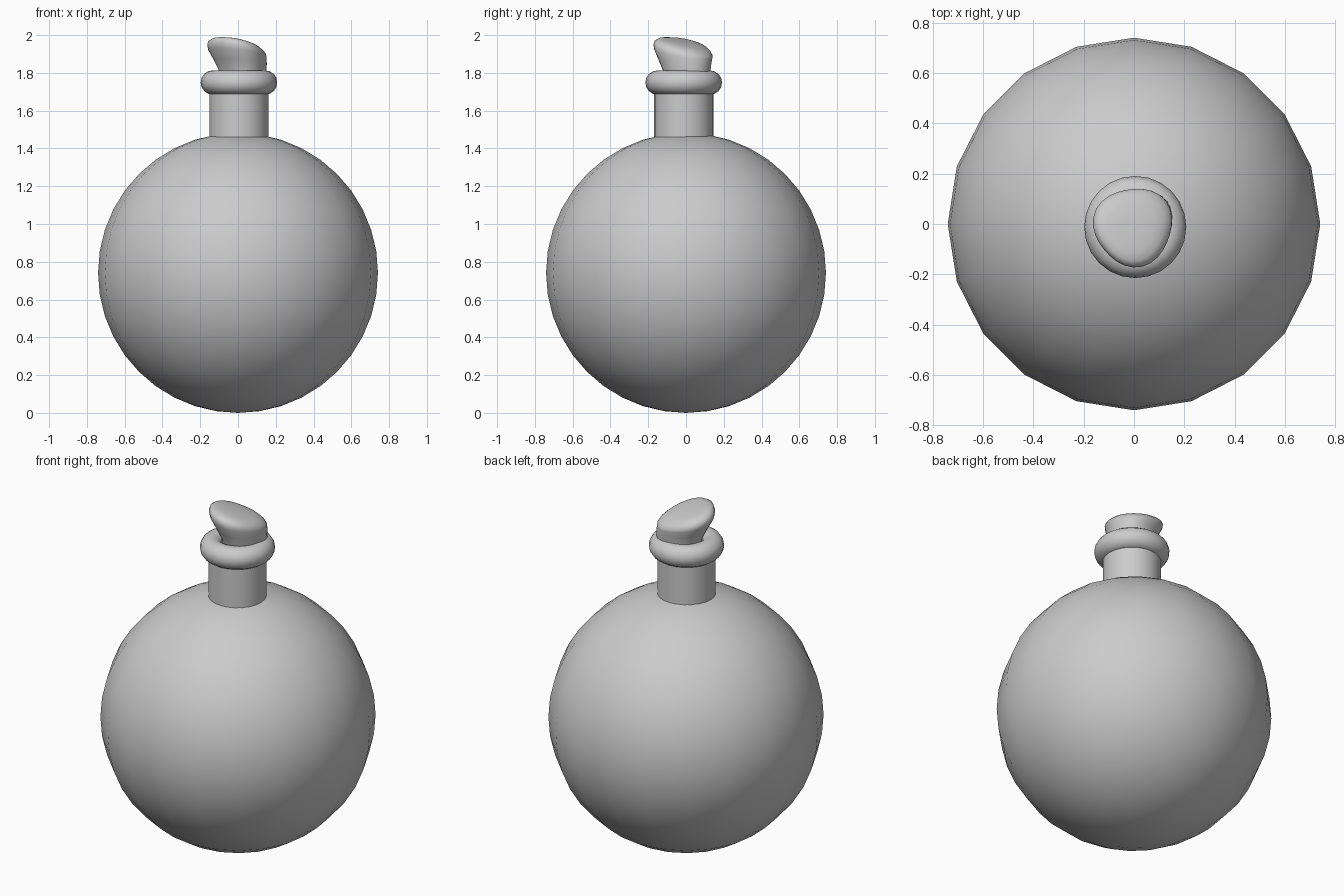
import bpy, bmesh, math

if "Cube" in bpy.data.objects:
    bpy.data.objects.remove(bpy.data.objects["Cube"])

CX, CY = 0.005, -0.012   # the neck axis sits slightly off centre


def finish(obj, name, angle=40):
    obj.name = name
    bpy.ops.object.select_all(action='DESELECT')
    obj.select_set(True)
    bpy.context.view_layer.objects.active = obj
    bpy.ops.object.shade_smooth_by_angle(angle=math.radians(angle))


# Round flask body
bpy.ops.mesh.primitive_uv_sphere_add(segments=20, ring_count=20, radius=0.741,
                                     location=(0, 0, 0.741))
finish(bpy.context.object, "flask_body")

# Straight neck
bpy.ops.mesh.primitive_cylinder_add(vertices=24, radius=0.157, depth=0.35,
                                    location=(CX, CY, 1.575))
finish(bpy.context.object, "neck")

# Rolled lip around the neck
bpy.ops.mesh.primitive_torus_add(major_segments=24, minor_segments=16,
                                 major_radius=0.139, minor_radius=0.064,
                                 location=(CX, CY, 1.749))
finish(bpy.context.object, "lip_ring")

# Lopsided stopper: rings of (centre x, centre y, radius, z, slope)
RINGS = [
    (0.025, 0.010, 0.115, 1.720, 0.00),
    (0.028, 0.010, 0.125, 1.810, 0.00),
    (0.015, 0.000, 0.140, 1.860, 0.10),
    (0.000, -0.008, 0.154, 1.903, 0.20),
    (-0.003, -0.010, 0.156, 1.922, 0.25),
    (-0.004, -0.011, 0.148, 1.940, 0.28),
    (-0.006, -0.012, 0.128, 1.955, 0.28),
    (-0.008, -0.014, 0.095, 1.963, 0.28),
    (-0.008, -0.014, 0.045, 1.967, 0.27),
]
SIDES = 28
bm = bmesh.new()
loops = []
for x0, y0, r, z, slope in RINGS:
    loop = []
    for i in range(SIDES):
        a = 2 * math.pi * i / SIDES
        rad = r * (1 + 0.05 * math.cos(3 * (a - math.radians(40))))
        dx, dy = rad * math.cos(a), rad * math.sin(a)
        # the top leans up towards the front left
        loop.append(bm.verts.new((x0 + dx, y0 + dy,
                                  z - slope * (dx + dy) / math.sqrt(2))))
    loops.append(loop)
for low, high in zip(loops, loops[1:]):
    for i in range(SIDES):
        j = (i + 1) % SIDES
        bm.faces.new((low[i], low[j], high[j], high[i]))
bm.faces.new(loops[0][::-1])
bm.faces.new(loops[-1])
mesh = bpy.data.meshes.new("stopper")
bm.to_mesh(mesh)
bm.free()
stopper = bpy.data.objects.new("stopper", mesh)
bpy.context.collection.objects.link(stopper)
finish(stopper, "stopper", 60)
